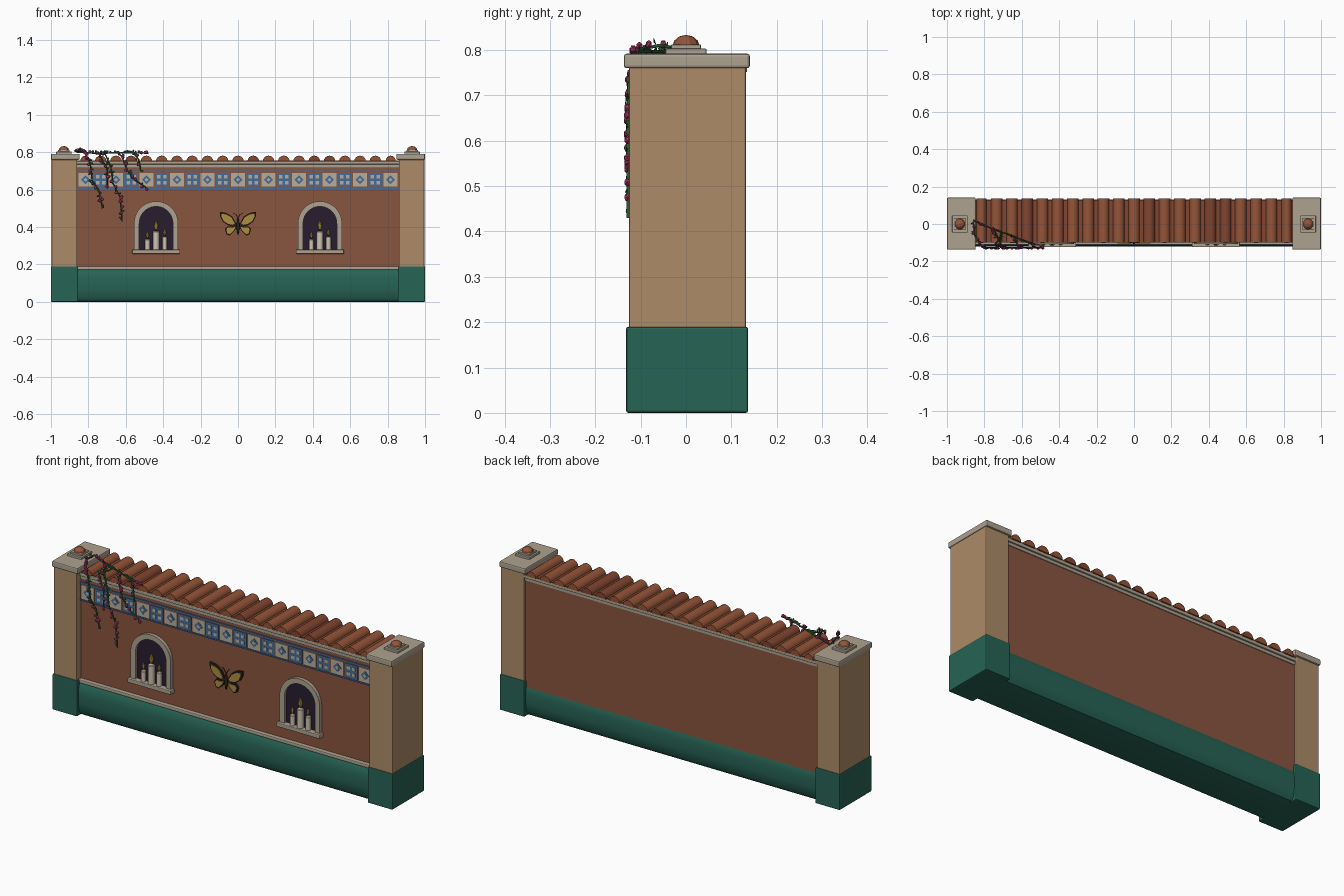
import bpy, bmesh, math, random
from mathutils import Vector, Matrix

if "Cube" in bpy.data.objects:
    bpy.data.objects.remove(bpy.data.objects["Cube"])

random.seed(4)
MATS = {}
COLORS = dict(clay=(.25, .09, .05), tan=(.42, .26, .14), green=(.02, .125, .09), stone=(.42, .36, .28),
              tile=(.30, .09, .04), tile2=(.22, .06, .03), blue=(.06, .15, .32), cream=(.48, .42, .32),
              dark=(.02, .012, .03), wax=(.62, .56, .44), flame=(.50, .33, .05), wing=(.42, .27, .05),
              black=(.025, .015, .01), leaf=(.03, .16, .05), stem=(.03, .09, .03), petal=(.45, .04, .14))


def finish(ob, color, smooth=False, bevel=0, segs=2):
    if color not in MATS:
        MATS[color] = bpy.data.materials.new(color)
        MATS[color].diffuse_color = (*COLORS[color], 1)
    ob.data.materials.append(MATS[color])
    if bevel:
        m = ob.modifiers.new("bevel", 'BEVEL')
        m.width, m.segments = bevel, segs
    if smooth:
        for p in ob.data.polygons:
            p.use_smooth = True
        ob.data.set_sharp_from_angle(angle=math.radians(40))
    return ob


def mesh_ob(name, bm, color, **kw):
    bmesh.ops.recalc_face_normals(bm, faces=bm.faces)
    me = bpy.data.meshes.new(name)
    bm.to_mesh(me)
    bm.free()
    ob = bpy.data.objects.new(name, me)
    bpy.context.collection.objects.link(ob)
    return finish(ob, color, **kw)


def add_box(bm, x, y, z):
    c = Vector((sum(x) / 2, sum(y) / 2, sum(z) / 2))
    s = (x[1] - x[0], y[1] - y[0], z[1] - z[0])
    bmesh.ops.create_cube(bm, matrix=Matrix.Translation(c) @ Matrix.Diagonal((*s, 1)))


def box(name, x, y, z, color, **kw):
    bm = bmesh.new()
    add_box(bm, x, y, z)
    return mesh_ob(name, bm, color, **kw)


def add_plate(bm, pts, y0, y1):
    """extrude an x-z outline from y0 to y1"""
    f = bm.faces.new([bm.verts.new((x, y0, z)) for x, z in pts])
    r = bmesh.ops.extrude_face_region(bm, geom=[f])
    bmesh.ops.translate(bm, vec=(0, y1 - y0, 0), verts=[g for g in r['geom'] if isinstance(g, bmesh.types.BMVert)])


def plate(name, pts, y0, y1, color, **kw):
    bm = bmesh.new()
    add_plate(bm, pts, y0, y1)
    return mesh_ob(name, bm, color, **kw)


# Wall, plinth and mouldings
box("wall", (-.87, .87), (-.09, .12), (.15, .74), "clay")
plinth_half = [(-.07, 0), (-.1, .004), (-.115, .025), (-.12, .07), (-.12, .12), (-.114, .16), (-.1, .178)]
bm = bmesh.new()
prof = plinth_half + [(-y + .005, z) for y, z in reversed(plinth_half)]
f = bm.faces.new([bm.verts.new((-.87, y, z)) for y, z in prof])
r = bmesh.ops.extrude_face_region(bm, geom=[f])
bmesh.ops.translate(bm, vec=(1.74, 0, 0), verts=[g for g in r['geom'] if isinstance(g, bmesh.types.BMVert)])
mesh_ob("plinth", bm, "green", smooth=True)
box("plinth_trim", (-.865, .865), (-.112, -.08), (.172, .19), "stone", bevel=.005)
box("top_trim", (-.865, .865), (-.1, .13), (.735, .752), "stone", bevel=.004)
box("lower_cornice", (-.865, .865), (-.096, .124), (.718, .735), "stone", bevel=.003)

# Pillars with base, cap and finial
for s, side in ((-1, "left"), (1, "right")):
    def xs(a, b):
        return tuple(sorted((s * a, s * b)))
    box(side + "_pillar", xs(.86, .996), (-.126, .132), (.15, .765), "tan", bevel=.004)
    box(side + "_pillar_base", xs(.855, 1), (-.132, .137), (0, .19), "green", bevel=.005)
    box(side + "_cap", xs(.847, 1), (-.137, .141), (.76, .792), "stone", bevel=.006)
    box(side + "_cap_step", xs(.89, .972), (-.045, .045), (.79, .803), "stone", bevel=.002)
    box(side + "_cap_collar", xs(.9, .962), (-.033, .033), (.8, .812), "stone", bevel=.002)
    bm = bmesh.new()
    bmesh.ops.create_uvsphere(bm, u_segments=10, v_segments=6, radius=.03,
                              matrix=Matrix.Translation((s * .931, 0, .808)) @ Matrix.Diagonal((1, 1, .85, 1)))
    mesh_ob(side + "_finial", bm, "tile")

# Roof: flat bed and a row of half-round tiles
box("roof_bed", (-.86, .86), (-.095, .128), (.748, .757), "tile2")
for i in range(-10, 11):
    w = .027 if abs(i) == 10 else .031
    pts = [(i * .0816 + w * math.cos(math.pi * k / 8), .752 + .03 * math.sin(math.pi * k / 8)) for k in range(9)]
    plate("roof_tile", pts, -.1, .135, random.choice(("tile", "tile", "tile2")), smooth=True)

# Frieze of painted tiles, alternating diamond and four-dot patterns
box("frieze_bed", (-.862, .862), (-.094, -.08), (.607, .702), "clay")
box("frieze_lower_edge", (-.862, .862), (-.097, -.08), (.604, .611), "blue")
box("frieze_upper_edge", (-.862, .862), (-.097, -.08), (.696, .703), "blue")
parts = {k: bmesh.new() for k in ("cream_tiles", "blue_tiles", "diamonds", "diamond_centres", "dots")}
Z = .653
for i in range(-10, 11):
    x = i * .0816
    even = i % 2 == 0
    add_box(parts["cream_tiles" if even else "blue_tiles"], (x - .037, x + .037), (-.098, -.09), (Z - .037, Z + .037))
    if even:
        for key, r, y in (("diamonds", .024, -.1), ("diamond_centres", .011, -.1015)):
            add_plate(parts[key], [(x - r, Z), (x, Z - r), (x + r, Z), (x, Z + r)], -.095, y)
    else:
        for dx in (-.016, .016):
            for dz in (-.016, .016):
                add_box(parts["dots"], (x + dx - .009, x + dx + .009), (-.1, -.09), (Z + dz - .009, Z + dz + .009))
for key, bm in parts.items():
    mesh_ob("frieze_" + key, bm, "blue" if key in ("blue_tiles", "diamonds") else "cream")

# Niches with arched frame, sill and candles
def arch(cx, r, z0, n=20):
    top = [(cx + r * math.cos(math.pi * k / n), .42 + r * math.sin(math.pi * k / n)) for k in range(n + 1)]
    return [(cx + r, z0)] + top + [(cx - r, z0)]


def lathe(name, x, y, prof, color, n=12):
    bm = bmesh.new()
    vs = [bm.verts.new((r, 0, z)) for r, z in prof]
    es = [bm.edges.new(p) for p in zip(vs, vs[1:])]
    bmesh.ops.spin(bm, geom=vs + es, axis=(0, 0, 1), cent=(0, 0, 0), angle=math.tau, steps=n)
    bmesh.ops.remove_doubles(bm, verts=bm.verts, dist=1e-5)
    bmesh.ops.translate(bm, verts=bm.verts, vec=(x, y, 0))
    return mesh_ob(name, bm, color, smooth=True)


for cx in (-.438, .438):
    plate("niche_back", arch(cx, .095, .275), -.085, -.093, "dark")
    plate("niche_frame", arch(cx, .118, .275) + arch(cx, .09, .275)[::-1], -.085, -.108, "stone")
    box("niche_sill", (cx - .128, cx + .128), (-.123, -.085), (.257, .279), "stone", bevel=.004)
    for dx, r, top in ((-.046, .013, .335), (0, .017, .378), (.046, .013, .35)):
        lathe("candle", cx + dx, -.102, [(0, .275), (r, .275), (r, top - .003), (r - .003, top), (0, top)], "wax")
        k = 1.25 if dx == 0 else .9
        flame = [(0, 0), (.006, .008), (.0095, .018), (.006, .032), (0, .046)]
        lathe("flame", cx + dx, -.102, [(a * k, top + .003 + h * k) for a, h in flame], "flame", 8)

# Butterfly: dark wings with golden inlays, body, antennae
upper = [(.006, .412), (.03, .455), (.062, .476), (.097, .482), (.096, .46), (.082, .43), (.055, .41), (.02, .402)]
lower = [(.006, .408), (.03, .402), (.058, .404), (.07, .388), (.062, .362), (.046, .354), (.028, .37), (.012, .39)]
for wname, w in (("upper", upper), ("lower", lower)):
    mx, mz = sum(p[0] for p in w) / 8, sum(p[1] for p in w) / 8
    inner = [(mx + (x - mx) * .78, mz + (z - mz) * .74) for x, z in w]
    for s in (-1, 1):
        plate(wname + "_wing", [(s * x, z) for x, z in w], -.085, -.1, "black")
        plate(wname + "_wing_inlay", [(s * x, z) for x, z in inner], -.09, -.103, "wing")
bm = bmesh.new()
bmesh.ops.create_uvsphere(bm, u_segments=10, v_segments=8, radius=1,
                          matrix=Matrix.Translation((0, -.1, .405)) @ Matrix.Diagonal((.008, .008, .045, 1)))
mesh_ob("butterfly_body", bm, "black", smooth=True)


def tube(name, pts, r, color):
    cu = bpy.data.curves.new(name, 'CURVE')
    cu.dimensions, cu.bevel_depth, cu.bevel_resolution = '3D', r, 1
    sp = cu.splines.new('POLY')
    sp.points.add(len(pts) - 1)
    for p, co in zip(sp.points, pts):
        p.co = (*co, 1)
    ob = bpy.data.objects.new(name, cu)
    bpy.context.collection.objects.link(ob)
    return finish(ob, color)


for s in (-1, 1):
    tube("antenna", [(0, -.1, .445), (s * .01, -.1, .465), (s * .022, -.1, .475)], .0015, "black")

# Flowering vine: stems over the roof with strands hanging in front
strands = [[(-.86, .02, .8), (-.77, -.02, .795), (-.66, -.06, .797), (-.56, -.1, .797), (-.48, -.118, .795)],
           [(-.86, .01, .8), (-.85, -.06, .81), (-.82, -.11, .8), (-.79, -.126, .74), (-.78, -.128, .65),
            (-.745, -.128, .6), (-.725, -.127, .5)],
           [(-.75, -.03, .795), (-.71, -.11, .79), (-.68, -.126, .72), (-.67, -.128, .64), (-.63, -.128, .56),
            (-.62, -.127, .43)],
           [(-.64, -.07, .797), (-.62, -.118, .775), (-.59, -.127, .7), (-.55, -.128, .65), (-.49, -.127, .61)],
           [(-.70, -.045, .797), (-.74, -.112, .785), (-.70, -.127, .71), (-.70, -.127, .62)],
           [(-.56, -.1, .797), (-.53, -.122, .76), (-.52, -.127, .7)]]
leaves, petals = bmesh.new(), bmesh.new()
for pts in strands:
    tube("vine_stem", pts, .004, "stem")
    for a, b in zip(pts, pts[1:]):
        a, b = Vector(a), Vector(b)
        n = max(2, round((b - a).length / .014))
        for k in range(n):
            p = a.lerp(b, (k + random.random()) / n)
            hang = p.z < .77
            ang = random.uniform(0, math.tau)
            d = Vector((math.cos(ang), random.uniform(-.3, .1), math.sin(ang) if hang else abs(math.sin(ang)) * .8))
            side = d.cross(Vector((0, 1, 0))).normalized()
            L = random.uniform(.015, .024)
            if random.random() < .68:
                # folded diamond leaf
                v = [leaves.verts.new(q) for q in (p, p + d * L * .5 + side * L * .32, p + d * L,
                                                   p + d * L * .5 - side * L * .32, p + d * L * .5 + Vector((0, -.004, 0)))]
                for t in range(4):
                    leaves.faces.new((v[t], v[(t + 1) % 4], v[4]))
            else:
                c = p + Vector((d.x * .009, -.002, d.z * .009))
                rot = Matrix.Rotation(ang, 4, 'Y')
                bmesh.ops.create_icosphere(petals, subdivisions=1, radius=.01,
                                           matrix=Matrix.Translation(c) @ rot @ Matrix.Diagonal((1, .75, 1, 1)))
mesh_ob("vine_leaves", leaves, "leaf")
mesh_ob("vine_flowers", petals, "petal")

for m in bpy.data.materials:
    if m.users and not m.is_grease_pencil:
        m.use_nodes = True
        m.node_tree.nodes["Principled BSDF"].inputs["Base Color"].default_value = m.diffuse_color
